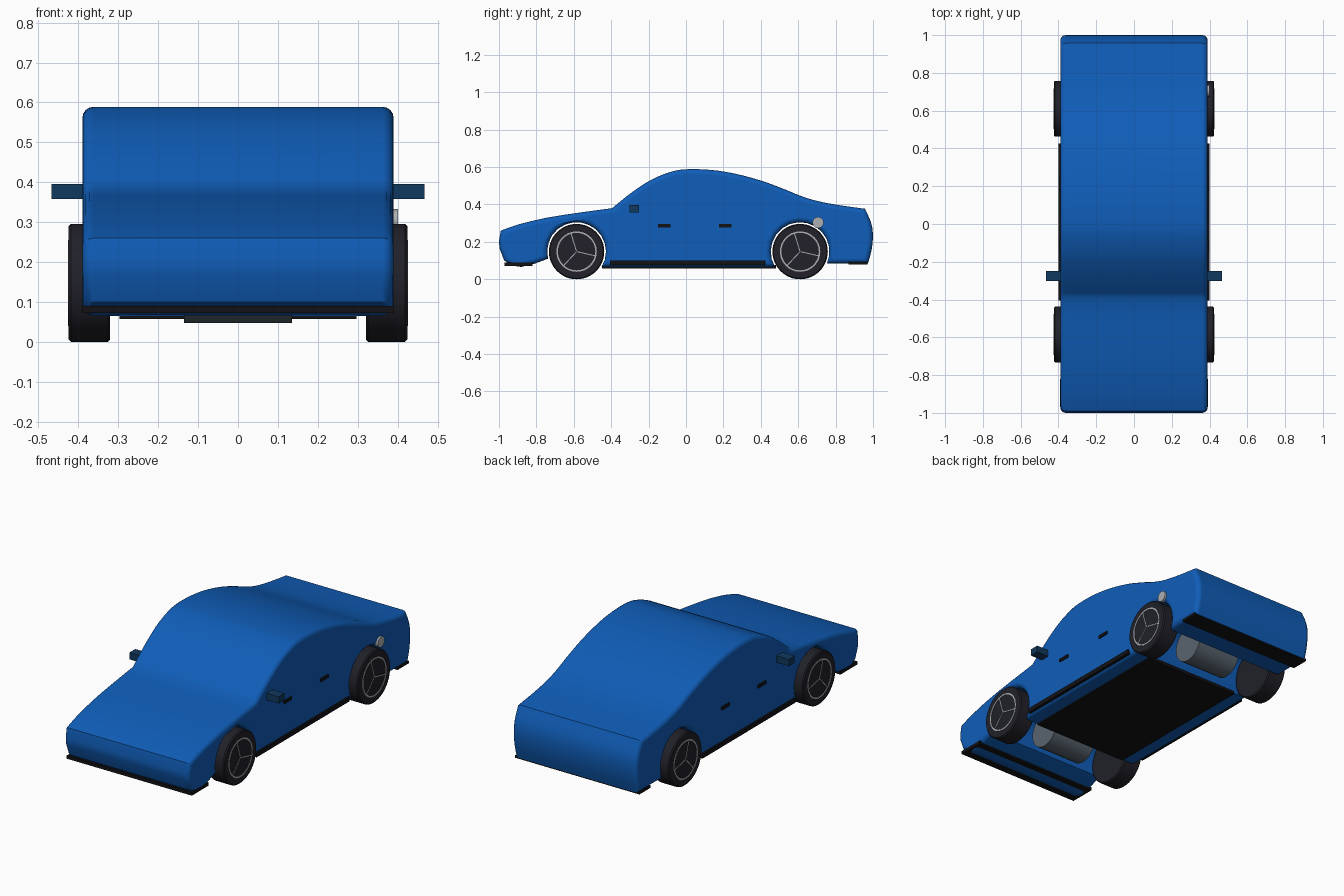
import bpy, bmesh, math
from mathutils import Matrix, Vector

cube = bpy.data.objects.get("Cube")
if cube:
    bpy.data.objects.remove(cube, do_unlink=True)


def material(name, rgb):
    m = bpy.data.materials.new(name)
    m.use_nodes = True
    color = (*rgb, 1)
    m.diffuse_color = color
    m.node_tree.nodes["Principled BSDF"].inputs["Base Color"].default_value = color
    return m


BLUE = material("body_blue", (0.005, 0.11, 0.48))
NAVY = material("mirror_navy", (0.005, 0.04, 0.11))
TYRE = material("tyre_charcoal", (0.015, 0.015, 0.022))
TRIM = material("trim_black", (0.006, 0.006, 0.008))
STEEL = material("axle_grey", (0.1, 0.13, 0.16))
SILVER = material("silver", (0.42, 0.43, 0.45))


def finish(name, bm, mat, smooth=False):
    bmesh.ops.recalc_face_normals(bm, faces=bm.faces)
    mesh = bpy.data.meshes.new(name)
    bm.to_mesh(mesh)
    bm.free()
    mesh.materials.append(mat)
    ob = bpy.data.objects.new(name, mesh)
    bpy.context.collection.objects.link(ob)
    if smooth:
        bpy.ops.object.select_all(action="DESELECT")
        ob.select_set(True)
        bpy.context.view_layer.objects.active = ob
        bpy.ops.object.shade_smooth_by_angle(angle=math.radians(32))
    return ob


def box(name, low, high, mat):
    low, high = Vector(low), Vector(high)
    bm = bmesh.new()
    bmesh.ops.create_cube(bm, size=1, matrix=Matrix.Translation((low + high) / 2)
                          @ Matrix.Diagonal((*(high - low), 1)))
    return finish(name, bm, mat)


def lathe_x(name, center, profile, mat, steps=48, closed=False):
    """Spin (x offset, radius) points around the x axis."""
    bm = bmesh.new()
    verts = [bm.verts.new((x, 0, r)) for x, r in profile]
    edges = [bm.edges.new(pair) for pair in zip(verts, verts[1:])]
    if closed:
        edges.append(bm.edges.new((verts[-1], verts[0])))
    bmesh.ops.spin(bm, geom=verts + edges, cent=(0, 0, 0), axis=(1, 0, 0),
                   angle=math.tau, steps=steps, use_merge=True)
    bmesh.ops.remove_doubles(bm, verts=bm.verts, dist=1e-5)
    bmesh.ops.translate(bm, verts=bm.verts, vec=center)
    return finish(name, bm, mat, True)


def rounded(points, cuts=3):
    """Catmull-Rom curve through the points."""
    p = [Vector(q) for q in points]
    p = [2 * p[0] - p[1]] + p + [2 * p[-1] - p[-2]]
    out = []
    for a, b, c, d in zip(p, p[1:], p[2:], p[3:]):
        for i in range(cuts):
            t = i / cuts
            out.append(0.5 * (2 * b + (c - a) * t + (2 * a - 5 * b + 4 * c - d) * t * t
                              + (3 * b - a - 3 * c + d) * t ** 3))
    return out + [p[-2]]


def arch(cy, start, end, steps=14):
    angles = [math.radians(start + (end - start) * i / steps) for i in range(steps + 1)]
    return [Vector((cy + 0.157 * math.cos(a), AXLE_Z + 0.157 * math.sin(a))) for a in angles]


AXLE_Z, FRONT_Y, REAR_Y, HALF = 0.148, -0.585, 0.61, 0.39

# Body: side outline with wheel arches, extruded across the car
hood = rounded([(-0.99, 0.26), (-0.9, 0.292), (-0.75, 0.328), (-0.58, 0.355), (-0.395, 0.38)], 2)
roof = rounded([(-0.395, 0.38), (-0.3, 0.457), (-0.19, 0.53), (-0.085, 0.573), (0, 0.588),
                (0.13, 0.585), (0.26, 0.565), (0.4, 0.528), (0.53, 0.48), (0.61, 0.447),
                (0.7, 0.419), (0.82, 0.396), (0.957, 0.377)])
tail = rounded([(0.957, 0.377), (0.989, 0.305), (1, 0.235), (0.992, 0.155), (0.973, 0.085)], 2)
nose = rounded([(-0.73, 0.112), (-0.81, 0.083), (-0.88, 0.066), (-0.93, 0.073),
                (-0.972, 0.1), (-0.997, 0.165), (-1, 0.205), (-0.99, 0.26)], 1)
outline = (hood[:-1] + roof[:-1] + tail + arch(REAR_Y, -24, 212)
           + arch(FRONT_Y, -32, 194) + nose[1:-1])
bm = bmesh.new()
face = bm.faces.new([bm.verts.new((-HALF, p.x, p.y)) for p in outline])
new = bmesh.ops.extrude_face_region(bm, geom=[face])["geom"]
bmesh.ops.translate(bm, verts=[g for g in new if isinstance(g, bmesh.types.BMVert)],
                    vec=(2 * HALF, 0, 0))
if face.is_valid and len(bm.faces) < len(outline) + 2:
    bm.faces.new(face.verts)
bmesh.ops.recalc_face_normals(bm, faces=bm.faces)
rim_edges = [e for e in bm.edges if abs(e.verts[0].co.x - e.verts[1].co.x) < 1e-4]
bmesh.ops.bevel(bm, geom=rim_edges, offset=0.028, segments=4, profile=0.5,
                affect="EDGES", clamp_overlap=False)
body = finish("body", bm, BLUE, True)
normals = body.modifiers.new("flat_sides", "WEIGHTED_NORMAL")
normals.keep_sharp = True

# Underside trim
box("floor_panel", (-0.297, -0.45, 0.057), (0.297, 0.48, 0.075), TRIM)
box("front_splitter", (-0.391, -0.97, 0.072), (0.391, -0.82, 0.09), TRIM)
box("rear_lip", (-0.388, 0.87, 0.078), (0.388, 0.97, 0.092), TRIM)

# Side trim, handles and mirrors
for side, s in (("left", 1), ("right", -1)):
    def side_box(name, x0, x1, y0, y1, z0, z1, mat):
        xs = sorted((s * x0, s * x1))
        return box(f"{side}_{name}", (xs[0], y0, z0), (xs[1], y1, z1), mat)

    side_box("sill", 0.36, 0.4, -0.405, 0.425, 0.075, 0.1, TRIM)
    side_box("front_handle", 0.38, 0.397, -0.15, -0.083, 0.278, 0.295, TRIM)
    side_box("rear_handle", 0.38, 0.397, 0.176, 0.243, 0.278, 0.295, TRIM)
    side_box("mirror", 0.38, 0.467, -0.303, -0.25, 0.358, 0.396, NAVY)

    # Wheels with a thin bright ring and slim spokes
    for end, y in (("front", FRONT_Y), ("rear", REAR_Y)):
        label = f"{side}_{end}"
        hub = (s * 0.372, y, AXLE_Z)
        lathe_x(f"{label}_tyre", hub, [(-0.052, 0), (-0.052, 0.142), (-0.046, 0.148),
                (0.046, 0.148), (0.052, 0.142), (0.052, 0)], TYRE)
        face_x = s * 0.052
        lathe_x(f"{label}_rim_ring", hub, [(face_x - s * 0.004, 0.1), (face_x + s * 0.002, 0.1),
                (face_x + s * 0.002, 0.108), (face_x - s * 0.004, 0.108)], SILVER, closed=True)
        bm = bmesh.new()
        for k in range(3):
            spin = Matrix.Rotation(math.tau * k / 3 + 0.3, 4, "X")
            bmesh.ops.create_cube(bm, size=1, matrix=Matrix.Translation(
                Vector(hub) + Vector((face_x, 0, 0))) @ spin
                @ Matrix.Translation((0, 0, 0.052)) @ Matrix.Diagonal((0.003, 0.005, 0.1, 1)))
        finish(f"{label}_spokes", bm, SILVER)

# Drive housings between the wheels
for end, y in (("front", FRONT_Y), ("rear", REAR_Y)):
    lathe_x(f"{end}_axle_housing", (0, y, AXLE_Z),
            [(-0.135, 0), (-0.135, 0.1), (0.135, 0.1), (0.135, 0)], STEEL, 32)

# Fuel cap on the left rear wing
lathe_x("fuel_cap", (0.39, 0.706, 0.303),
        [(-0.01, 0), (-0.01, 0.03), (0.011, 0.03), (0.011, 0)], SILVER, 16)
